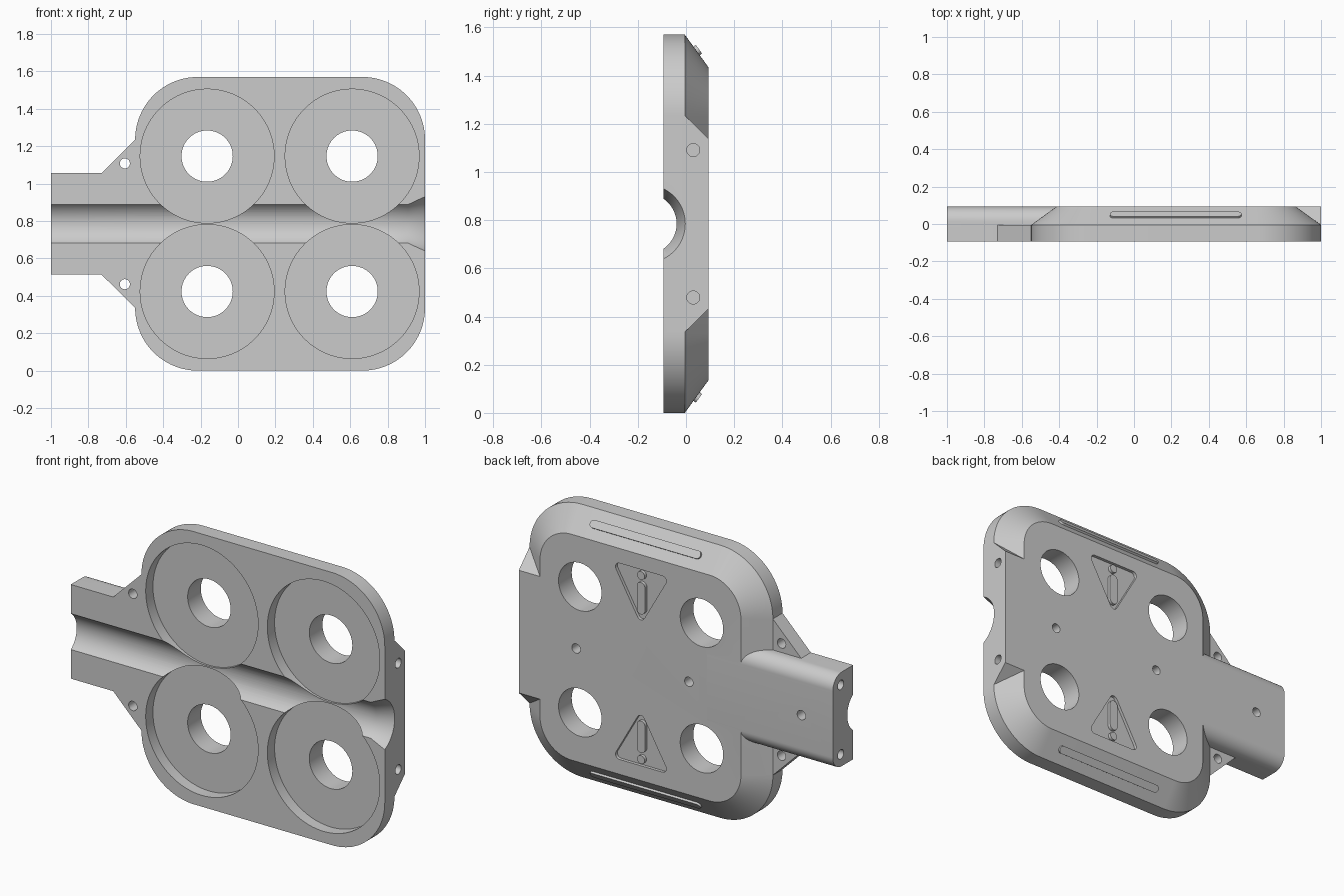
import bpy
import bmesh
from math import cos, sin, pi, tan, radians
from mathutils import Vector

if "Cube" in bpy.data.objects:
    bpy.data.objects.remove(bpy.data.objects["Cube"], do_unlink=True)

FRONT, RIM, BACK = -0.093, -0.005, 0.093
MID_Z = 0.785
MID_X = 0.2225
CHAMFER = 0.135

grey = bpy.data.materials.new("plain grey")
grey.use_nodes = True
grey.diffuse_color = (0.6, 0.6, 0.6, 1)
grey.node_tree.nodes["Principled BSDF"].inputs["Base Color"].default_value = (0.6, 0.6, 0.6, 1)


def loft(name, rings):
    """Closed solid through matching rings of 3D points."""
    bm = bmesh.new()
    loops = [[bm.verts.new(p) for p in ring] for ring in rings]
    n = len(loops[0])
    for a, b in zip(loops, loops[1:]):
        for i in range(n):
            j = (i + 1) % n
            bm.faces.new((a[i], a[j], b[j], b[i]))
    bm.faces.new(loops[0])
    bm.faces.new(loops[-1])
    bmesh.ops.recalc_face_normals(bm, faces=bm.faces)
    mesh = bpy.data.meshes.new(name)
    bm.to_mesh(mesh)
    bm.free()
    mesh.materials.append(grey)
    obj = bpy.data.objects.new(name, mesh)
    bpy.context.collection.objects.link(obj)
    return obj


def at_y(pts, y):
    return [(p[0], y, p[1]) for p in pts]


def at_x(pts, x):
    return [(x, p[0], p[1]) for p in pts]


def circle(u, v, r, n=32):
    return [(u + r * cos(2 * pi * i / n), v + r * sin(2 * pi * i / n)) for i in range(n)]


def rounded(corners, radii, steps=16):
    """Convex polygon with filleted corners."""
    pts = []
    corners = [Vector(c) for c in corners]
    for i, p in enumerate(corners):
        r = radii[i]
        if r == 0:
            pts.append(p)
            continue
        d1 = (corners[i - 1] - p).normalized()
        d2 = (corners[(i + 1) % len(corners)] - p).normalized()
        half = d1.angle(d2) / 2
        c = p + (d1 + d2).normalized() * r / sin(half)
        a = (p + d1 * r / tan(half) - c).normalized()
        b = (p + d2 * r / tan(half) - c).normalized()
        pts += [c + a.slerp(b, k / steps).normalized() * r for k in range(steps + 1)]
    return pts


def prism_y(name, pts, y0, y1):
    return loft(name, [at_y(pts, y0), at_y(pts, y1)])


def prism_x(name, pts, x0, x1):
    return loft(name, [at_x(pts, x0), at_x(pts, x1)])


def combine(target, tool, operation):
    mod = target.modifiers.new("combine", "BOOLEAN")
    mod.operation = operation
    mod.solver = "EXACT"
    mod.object = tool
    bpy.context.view_layer.objects.active = target
    bpy.ops.object.modifier_apply(modifier=mod.name)
    bpy.data.objects.remove(tool, do_unlink=True)


def plate_outline(inset):
    x0, x1, z0, z1 = -0.55 + inset, 1 - inset, inset, 2 * MID_Z - inset
    return rounded([(x0, z0), (x1, z0), (x1, z1), (x0, z1)], [0.335 - inset] * 4, 24)


def pill(u, v0, v1, r):
    return rounded([(u - r, v0), (u + r, v0), (u + r, v1), (u - r, v1)], [r * 0.999] * 4, 8)


# Rounded plate with a chamfered back
body = loft("body_plate", [at_y(plate_outline(0), FRONT), at_y(plate_outline(0), RIM),
                           at_y(plate_outline(CHAMFER), BACK)])

# Arm with rounded back edges
arm = rounded([(FRONT, MID_Z - 0.271), (BACK, MID_Z - 0.271),
               (BACK, MID_Z + 0.271), (FRONT, MID_Z + 0.271)], [0, 0.08, 0.08, 0])
combine(body, prism_x("arm", arm, -1, -0.2), "UNION")

# Block with sloped sides at the mouth end
block = [(RIM, MID_Z - 0.45), (BACK, MID_Z - 0.353), (BACK, MID_Z + 0.353), (RIM, MID_Z + 0.45)]
combine(body, prism_x("mouth_block", block, 0.7, 1), "UNION")

# Gussets between arm and plate
for s in (-1, 1):
    web = [(-0.73, MID_Z + s * 0.271), (-0.55, MID_Z + s * 0.45), (-0.5, MID_Z + s * 0.45),
           (-0.5, MID_Z + s * 0.2), (-0.73, MID_Z + s * 0.2)]
    combine(body, prism_y("gusset", web, FRONT, RIM), "UNION")

# Channel along the front with a flared mouth
channel = [at_x(circle(-0.165, MID_Z, r, 96), x)
           for x, r in ((-1.1, 0.126), (0.91, 0.126), (1.02, 0.17))]
combine(body, loft("channel_cutter", channel), "DIFFERENCE")

for s in (-1, 1):
    # Round pockets with through holes
    for x in (-0.165, 0.61):
        z = MID_Z + s * 0.362
        combine(body, prism_y("pocket_cutter", circle(x, z, 0.358, 96), -0.3, -0.027), "DIFFERENCE")
        combine(body, prism_y("bore_cutter", circle(x, z, 0.137, 64), -0.3, 0.3), "DIFFERENCE")
    # Screw holes in gussets and both ends
    combine(body, prism_y("hole_cutter", circle(-0.605, MID_Z + s * 0.323, 0.027), -0.3, 0.3), "DIFFERENCE")
    combine(body, prism_x("hole_cutter", circle(0.03, MID_Z + s * 0.306, 0.027), 0.88, 1.1), "DIFFERENCE")
    combine(body, prism_x("hole_cutter", circle(0.02, MID_Z + s * 0.2, 0.027), -1.1, -0.88), "DIFFERENCE")
    # Recessed warning triangle
    tri = [(MID_X - 0.18, MID_Z + s * 0.565), (MID_X + 0.18, MID_Z + s * 0.565),
           (MID_X, MID_Z + s * 0.25)]
    combine(body, prism_y("triangle_cutter", rounded(tri, [0.025] * 3, 6), 0.075, 0.2), "DIFFERENCE")

# Blind holes in the back
for x in (-0.8, -0.083, 0.635):
    combine(body, prism_y("hole_cutter", circle(x, MID_Z, 0.027), 0.02, 0.2), "DIFFERENCE")

parts = [body]
for s, side in ((-1, "lower"), (1, "upper")):
    # Raised mark inside each triangle
    lo, hi = sorted((MID_Z + s * 0.307, MID_Z + s * 0.491))
    parts.append(prism_y(side + "_mark_bar", pill(MID_X, lo, hi, 0.026), 0.07, BACK))
    parts.append(prism_y(side + "_mark_dot", circle(MID_X, MID_Z + s * 0.53, 0.024, 24), 0.07, BACK))
    # Raised rib on the chamfer
    slope = Vector((0, BACK - RIM, -s * CHAMFER)).normalized()
    out = Vector((0, CHAMFER, s * (BACK - RIM))).normalized()
    centre = Vector((MID_X, (RIM + BACK) / 2, MID_Z + s * (MID_Z - CHAMFER / 2)))
    outline = pill(0, -0.352, 0.352, 0.022)
    rings = [[centre + slope * u + Vector((v, 0, 0)) + out * h for u, v in outline]
             for h in (-0.01, 0.012)]
    parts.append(loft(side + "_rib", rings))

# Smooth curved walls, keep edges sharp
for obj in parts:
    bpy.ops.object.select_all(action="DESELECT")
    obj.select_set(True)
    bpy.context.view_layer.objects.active = obj
    bpy.ops.object.shade_smooth_by_angle(angle=radians(25))
